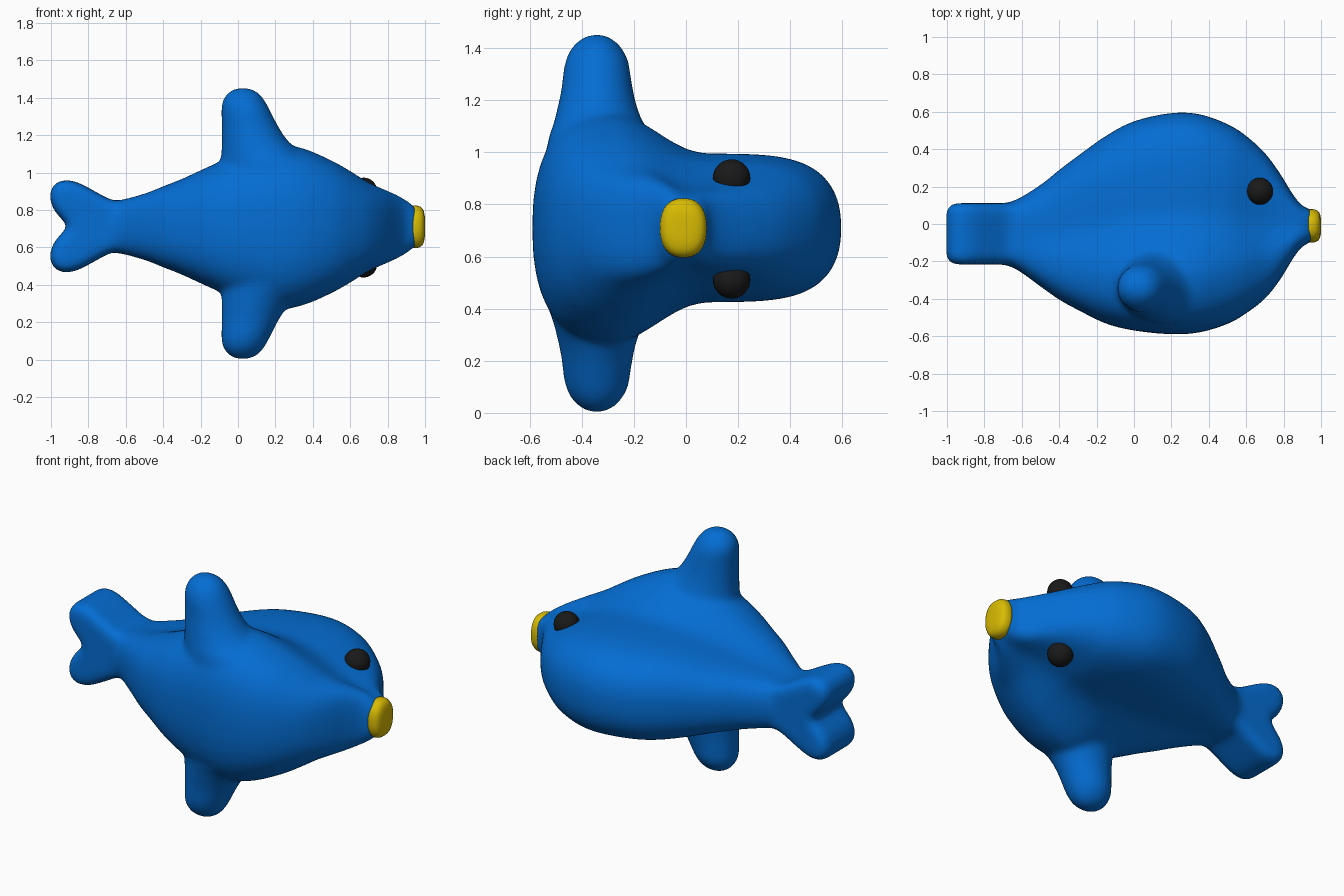
import bpy, bmesh, math

if "Cube" in bpy.data.objects:
    bpy.data.objects.remove(bpy.data.objects["Cube"])

ZC = 0.71  # mid-plane of the creature, which lies on its side


def material(name, rgb):
    m = bpy.data.materials.new(name)
    m.diffuse_color = (*rgb, 1)
    m.use_nodes = True
    m.node_tree.nodes["Principled BSDF"].inputs["Base Color"].default_value = m.diffuse_color
    return m


BLUE = material("blue", (0.0012, 0.153, 0.65))
YELLOW = material("yellow", (0.69, 0.50, 0.001))
BLACK = material("black", (0.010, 0.010, 0.010))


def loft(bm, rings):
    """Skin a list of equal-length point rings and cap both ends."""
    rows = [[bm.verts.new(p) for p in r] for r in rings]
    n = len(rows[0])
    for a, b in zip(rows, rows[1:]):
        for i in range(n):
            j = (i + 1) % n
            bm.faces.new((a[i], a[j], b[j], b[i]))
    bm.faces.new(rows[0][::-1])
    bm.faces.new(rows[-1])


def smooth_path(rows, steps=5):
    """Catmull-Rom interpolation of tuples."""
    n, out = len(rows), []
    for i in range(n - 1):
        quad = [rows[min(max(j, 0), n - 1)] for j in range(i - 1, i + 3)]
        for k in range(steps):
            u = k / steps
            out.append(tuple(
                b + 0.5 * u * (c - a + u * (2 * a - 5 * b + 4 * c - d + u * (3 * (b - c) + d - a)))
                for a, b, c, d in zip(*quad)))
    return out + [rows[-1]]


def finish(name, bm, mat):
    bmesh.ops.recalc_face_normals(bm, faces=bm.faces)
    me = bpy.data.meshes.new(name)
    bm.to_mesh(me)
    bm.free()
    me.materials.append(mat)
    me.polygons.foreach_set("use_smooth", [True] * len(me.polygons))
    ob = bpy.data.objects.new(name, me)
    bpy.context.collection.objects.link(ob)
    return ob


def body_ring(x, top, bot, w_belly, w_back, n=56):
    pts = []
    for i in range(n):
        a = 2 * math.pi * i / n
        t = math.cos(a)
        s = min(1, max(0, (t + 0.5) / 0.62))
        s = s * s * (3 - 2 * s)
        w = w_belly + (w_back - w_belly) * s
        w *= max(0, 1 - abs(t) ** (4.6 if t > 0 else 5.2)) ** (1 / 2.3)
        side = 1 if math.sin(a) >= 0 else -1
        pts.append((x, (top + bot) / 2 + t * (top - bot) / 2, ZC + side * w))
    return pts


bm = bmesh.new()

# trunk: x, back, belly, belly half width, back half width
stations = [
    (-0.80, 0.10, -0.20, 0.13, 0.13), (-0.65, 0.122, -0.232, 0.14, 0.138),
    (-0.50, 0.21, -0.335, 0.18, 0.16), (-0.40, 0.29, -0.405, 0.22, 0.18),
    (-0.30, 0.365, -0.46, 0.26, 0.205), (-0.15, 0.472, -0.533, 0.33, 0.245),
    (0.00, 0.55, -0.57, 0.395, 0.272), (0.20, 0.594, -0.59, 0.448, 0.284),
    (0.35, 0.588, -0.58, 0.425, 0.282), (0.50, 0.535, -0.535, 0.36, 0.258),
    (0.60, 0.472, -0.478, 0.303, 0.22), (0.70, 0.38, -0.40, 0.24, 0.18),
    (0.78, 0.272, -0.30, 0.205, 0.155), (0.85, 0.158, -0.185, 0.175, 0.14),
    (0.90, 0.097, -0.12, 0.147, 0.126), (0.935, 0.084, -0.103, 0.118, 0.11),
    (0.965, 0.06, -0.08, 0.085, 0.085)]
loft(bm, [body_ring(*s) for s in smooth_path(stations)])

# tail flukes: a notched outline with rounded rims
half = [(-0.60, 0.13), (-0.68, 0.142), (-0.78, 0.195), (-0.86, 0.235), (-0.93, 0.247),
        (-0.985, 0.22), (-1.006, 0.16), (-0.985, 0.09), (-0.94, 0.035)]
outline = smooth_path(half + [(-0.915, 0)] + [(x, -z) for x, z in reversed(half)], 3)


def inset(pts, d):
    out = []
    for i, (x, z) in enumerate(pts):
        (ax, az), (bx, bz) = pts[max(i - 1, 0)], pts[min(i + 1, len(pts) - 1)]
        tx, tz = bx - ax, bz - az
        q = math.hypot(tx, tz)
        out.append((x - tz / q * d, z + tx / q * d))
    return out


R = 0.055
rims = [(-0.217 + R * (1 - math.sin(a)), R * (1 - math.cos(a)))
        for a in (1.45, 1.1, 0.8, 0.5, 0.2, 0)]
rims += [(-0.105 - y, d) for y, d in reversed(rims)]
loft(bm, [[(x, y, ZC + 0.003 + z) for x, z in inset(outline, d)] for y, d in rims])

# flippers: height, x range, y range
fin = [(0.18, -0.10, 0.52, -0.55, -0.08), (0.32, -0.095, 0.44, -0.53, -0.12),
       (0.38, -0.09, 0.34, -0.51, -0.16), (0.44, -0.088, 0.27, -0.495, -0.185),
       (0.51, -0.088, 0.222, -0.48, -0.202), (0.58, -0.09, 0.185, -0.472, -0.213),
       (0.63, -0.09, 0.16, -0.462, -0.222), (0.67, -0.077, 0.136, -0.443, -0.243),
       (0.70, -0.054, 0.108, -0.415, -0.27), (0.718, -0.026, 0.078, -0.385, -0.30),
       (0.727, 0.005, 0.045, -0.36, -0.325)]
for side in (1, -1):
    rings = []
    for h, x0, x1, y0, y1 in smooth_path(fin, 3):
        rings.append([((x0 + x1) / 2 + (x1 - x0) / 2 * math.cos(k * math.pi / 16),
                       (y0 + y1) / 2 + (y1 - y0) / 2 * math.sin(k * math.pi / 16),
                       0.7275 + side * h) for k in range(32)])
    loft(bm, rings)

# fuse the parts into one soft skin
body = finish("body", bm, BLUE)
rm = body.modifiers.new("fuse", 'REMESH')
rm.mode = 'VOXEL'
rm.voxel_size = 0.013
rm.use_smooth_shade = True
sm = body.modifiers.new("soften", 'SMOOTH')
sm.factor = 0.5
sm.iterations = 26

# beak: rounded cap on the snout
bm = bmesh.new()
rings = []
for x, k in ((0.932, 1.0), (0.95, 1.0), (0.962, 0.985), (0.975, 0.94),
             (0.986, 0.86), (0.994, 0.72), (0.999, 0.48), (1.0, 0.25)):
    ring = []
    for i in range(40):
        c, s = math.cos(i * math.pi / 20), math.sin(i * math.pi / 20)
        ring.append((x, -0.01 + 0.09 * k * math.copysign(abs(c) ** 0.85, c),
                     ZC + 0.114 * k * math.copysign(abs(s) ** 0.85, s)))
    rings.append(ring)
loft(bm, rings)
finish("beak", bm, YELLOW)

# eyes
for side, label in ((1, "upper"), (-1, "lower")):
    bm = bmesh.new()
    bmesh.ops.create_uvsphere(bm, u_segments=28, v_segments=16, radius=0.072)
    bmesh.ops.translate(bm, verts=bm.verts, vec=(0.672, 0.175, ZC - 0.004 + side * 0.195))
    finish(label + "_eye", bm, BLACK)
